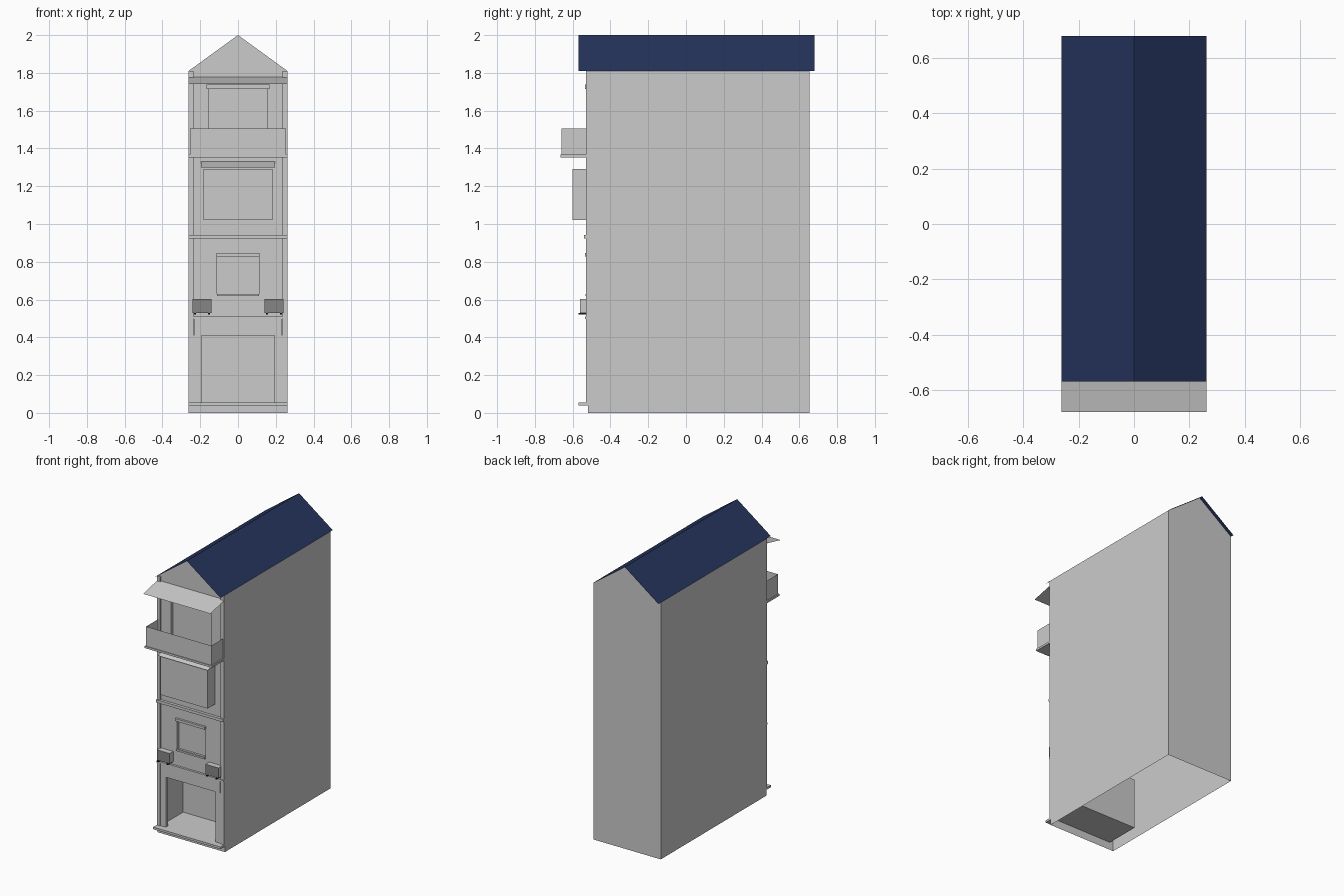
import bpy, bmesh

if "Cube" in bpy.data.objects:
    bpy.data.objects.remove(bpy.data.objects["Cube"])

W = 0.262            # half width of the house
FACE, BACK = -0.52, 0.655


def material(name, rgb):
    m = bpy.data.materials.new(name)
    m.diffuse_color = (*rgb, 1)
    m.use_nodes = True
    m.node_tree.nodes["Principled BSDF"].inputs["Base Color"].default_value = m.diffuse_color
    return m


def mesh_object(name, verts, faces, mat=None):
    me = bpy.data.meshes.new(name)
    me.from_pydata(verts, [], faces)
    ob = bpy.data.objects.new(name, me)
    bpy.context.collection.objects.link(ob)
    if mat:
        me.materials.append(mat)
    return ob


def box(name, x, y, z, mat=None):
    v = [(a, b, c) for c in z for b in y for a in x]
    f = [(0, 2, 3, 1), (4, 5, 7, 6), (0, 1, 5, 4),
         (2, 6, 7, 3), (0, 4, 6, 2), (1, 3, 7, 5)]
    return mesh_object(name, v, f, mat)


def centred(name, half, y, z, mat=None):
    return box(name, (-half, half), y, z, mat)


def sheet(name, half, outer, inner):
    # sloping sheet from (y, z) outer to (y, z) inner
    return mesh_object(name, [(-half, *outer), (half, *outer), (half, *inner), (-half, *inner)],
                       [(0, 1, 2, 3)])


blue = material("roof_blue", (0.018, 0.034, 0.107))
dark = material("dark_grey", (0.235, 0.235, 0.235))
black = material("black", (0.01, 0.01, 0.01))

# House shell: gabled profile run front to back
profile = [(-W, 0), (W, 0), (W, 1.81), (0, 2.0), (-W, 1.81)]
n = len(profile)
house = mesh_object(
    "house_walls",
    [(x, y, z) for y in (FACE, BACK) for x, z in profile],
    [tuple(range(n)), tuple(reversed(range(n, 2 * n)))]
    + [(i, i + n, (i + 1) % n + n, (i + 1) % n) for i in range(n)])

# Shop room and window recesses
recesses = [("shop", 0.235, -0.275, 0.055, 0.41),
            ("window", 0.11, -0.50, 0.625, 0.835),
            ("balcony_door", 0.157, -0.50, 1.37, 1.72)]
for name, half, depth, z0, z1 in recesses:
    cutter = centred(name + "_cutter", half, (-0.7, depth), (z0, z1))
    cutter.hide_render = True
    cut = house.modifiers.new(name, "BOOLEAN")
    cut.operation, cut.solver, cut.object = "DIFFERENCE", "EXACT", cutter
graph = bpy.context.evaluated_depsgraph_get()
cut_mesh = bpy.data.meshes.new_from_object(house.evaluated_get(graph))
house.modifiers.clear()
house.data = cut_mesh
for ob in [o for o in bpy.data.objects if o.name.endswith("_cutter")]:
    bpy.data.objects.remove(ob)

# Open underside, and open top beneath the roof sheets
bm = bmesh.new()
bm.from_mesh(cut_mesh)
gone = [f for f in bm.faces if f.calc_center_median().z < 0.01
        or (f.calc_center_median().z > 1.85 and abs(f.normal.z) > 0.3)]
bmesh.ops.delete(bm, geom=gone, context="FACES")
bm.to_mesh(cut_mesh)
bm.free()

# Roof
mesh_object("roof",
            [(x, y, z) for y in (-0.57, 0.68) for x, z in ((-W, 1.81), (0, 2.0), (W, 1.81))],
            [(0, 1, 4, 3), (1, 2, 5, 4)], blue)

# Mirrored trim: corner pilasters and shop jambs
for s, side in ((-1, "left"), (1, "right")):
    box("corner_pilaster_" + side, sorted((s * 0.235, s * W)), (-0.53, FACE), (0.04, 1.81))
    box("shop_jamb_" + side, sorted((s * 0.194, s * 0.235)), (-0.525, -0.505), (0.055, 0.41))

# Ledges, lintels and sills
centred("door_step", W, (-0.57, FACE), (0.04, 0.055))
centred("shop_sign_board", 0.232, (-0.53, FACE), (0.41, 0.497))
centred("lower_ledge", W, (-0.535, FACE), (0.497, 0.51))
centred("middle_ledge", W, (-0.54, FACE), (0.922, 0.942))
centred("window_lintel", 0.115, (-0.535, FACE), (0.828, 0.846))
centred("window_sill", 0.112, (-0.533, FACE), (0.618, 0.63))
centred("door_lintel", 0.167, (-0.535, FACE), (1.715, 1.738))

# Bay window with its small hood
centred("bay_window", 0.183, (-0.60, FACE), (1.02, 1.29))
sheet("bay_hood", 0.195, (-0.615, 1.298), (FACE, 1.33))

# Balcony: slab and thin parapet
centred("balcony_slab", W, (-0.665, FACE), (1.353, 1.367))
mesh_object("balcony_parapet",
            [(x, y, z) for z in (1.367, 1.505)
             for x, y in ((-0.254, FACE), (-0.254, -0.66), (0.254, -0.66), (0.254, FACE))],
            [(i, i + 1, i + 5, i + 4) for i in range(3)])

# Top awning
sheet("awning", W, (-0.68, 1.74), (FACE, 1.777))

# Air units on brackets
for s, side in ((-1, "left"), (1, "right")):
    c = s * 0.19
    box("air_unit_" + side, (c - 0.05, c + 0.05), (-0.56, FACE), (0.53, 0.602))
    mesh_object("air_unit_front_" + side,
                [(c - 0.05, -0.561, 0.53), (c + 0.05, -0.561, 0.53),
                 (c + 0.05, -0.561, 0.602), (c - 0.05, -0.561, 0.602)], [(0, 1, 2, 3)], dark)
    for i, b in enumerate((c - 0.037, c + 0.037)):
        box(f"bracket_{side}_{i + 1}", (b - 0.005, b + 0.005), (-0.57, FACE), (0.522, 0.53), black)
